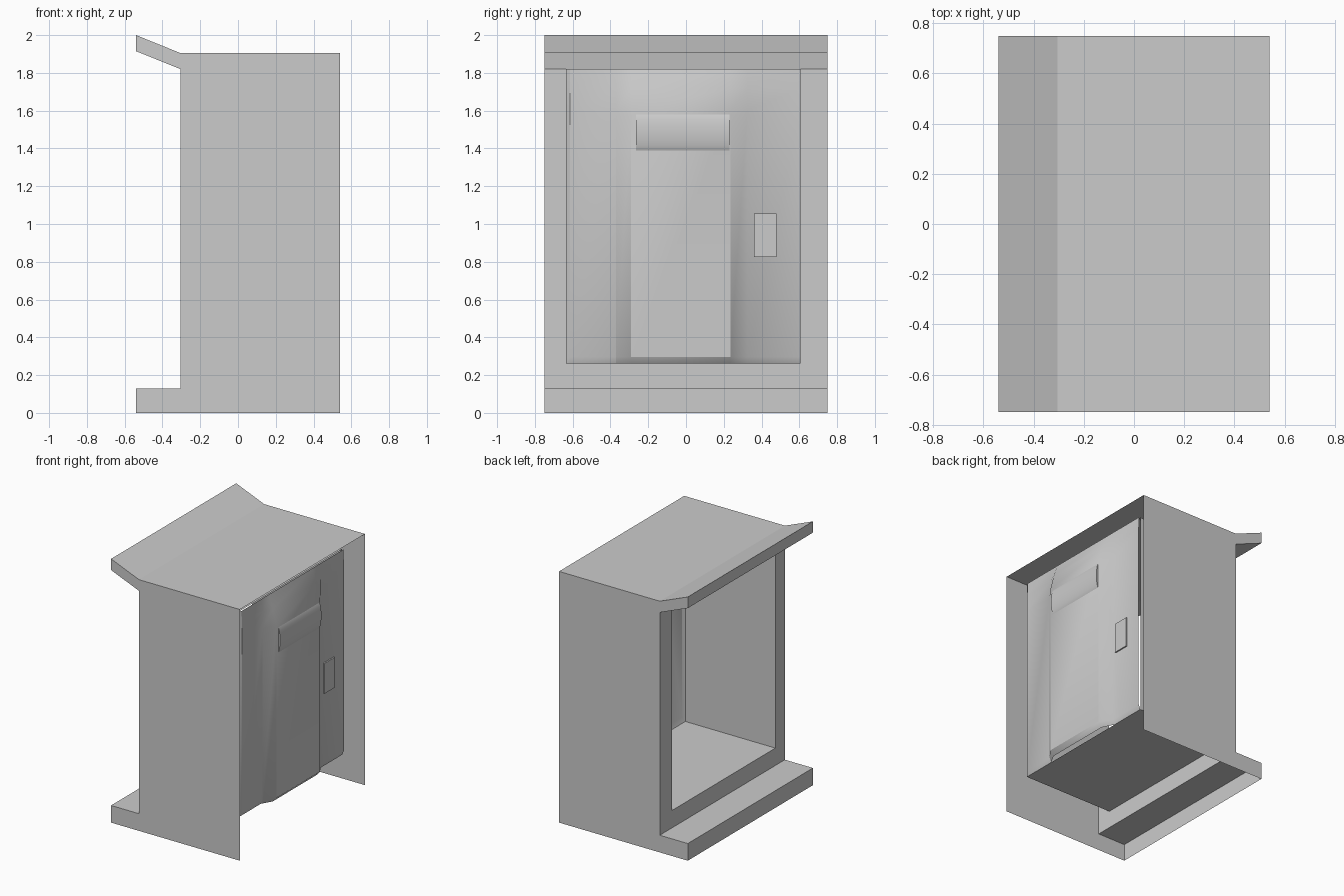
import bpy
import bmesh
import math

cube = bpy.data.objects.get("Cube")
if cube:
    bpy.data.objects.remove(cube, do_unlink=True)

grey = bpy.data.materials.new("plain grey")
grey.use_nodes = True
grey.diffuse_color = (0.6, 0.6, 0.6, 1)
grey.node_tree.nodes["Principled BSDF"].inputs["Base Color"].default_value = (0.6, 0.6, 0.6, 1)

HALF = 0.75                      # half width of the shell along y
BACK, WALL, LIP = 0.54, -0.305, -0.54
Y0, Y1, Z0, Z1 = -0.635, 0.605, 0.262, 1.82   # alcove opening
PLATE = 0.465                    # x of the flat rear panel


def finish(name, bm, smooth=False):
    mesh = bpy.data.meshes.new(name)
    bm.normal_update()
    bm.to_mesh(mesh)
    bm.free()
    mesh.materials.append(grey)
    obj = bpy.data.objects.new(name, mesh)
    bpy.context.collection.objects.link(obj)
    if smooth:
        bpy.ops.object.select_all(action='DESELECT')
        obj.select_set(True)
        bpy.context.view_layer.objects.active = obj
        bpy.ops.object.shade_smooth_by_angle(angle=math.radians(30))
    return obj


def sweep(name, rings, closed=False, smooth=False):
    """Skin a list of equally long point rows."""
    bm = bmesh.new()
    rows = [[bm.verts.new(p) for p in ring] for ring in rings]
    count = len(rows[0])
    for a, b in zip(rows, rows[1:]):
        for i in range(count if closed else count - 1):
            j = (i + 1) % count
            bm.faces.new((a[i], b[i], b[j], a[j]))
    return finish(name, bm, smooth)


# Shell outline in x and z, from the rear foot over the roof to the front foot
outline = [(BACK, 0), (BACK, 1.905), (WALL, 1.905), (LIP, 2.0), (LIP, 1.915),
           (WALL, Z1), (WALL, 0.13), (LIP, 0.13), (LIP, 0)]

# Side walls
for name, y in (("right_side_wall", -HALF), ("left_side_wall", HALF)):
    bm = bmesh.new()
    pts = [bm.verts.new((x, y, z)) for x, z in outline]
    face = bm.faces.new(pts if y > 0 else pts[::-1])
    bmesh.ops.recalc_face_normals(bm, faces=[face])
    if face.normal.y * y < 0:
        face.normal_flip()
    bmesh.ops.triangulate(bm, faces=[face])
    finish(name, bm)

# Roof with flared canopy, and the ledge: sheets open underneath
for name, part in (("roof_canopy", outline[1:6]), ("front_ledge", outline[6:])):
    sweep(name, [[(x, y, z) for x, z in part] for y in (-HALF, HALF)])


# Front frame around the opening
def rectangle(x, y0, y1, z0, z1):
    return [(x, y0, z0), (x, y1, z0), (x, y1, z1), (x, y0, z1)]


opening = rectangle(WALL, Y0, Y1, Z0, Z1)
sweep("front_frame", [rectangle(WALL, -HALF, HALF, 0.13, Z1), opening], closed=True)

# Alcove floor, sides and ceiling
sweep("alcove_lining", [opening, rectangle(PLATE - 0.015, Y0, Y1, Z0, Z1)], closed=True)

# Rear panel with a raised middle that slopes back at the top
RAISE = 0.06
columns = [(Y0, 0, -0.015), (Y0 + 0.02, 0, 0), (-0.37, 0, 0), (-0.29, 1, 0),
           (0.235, 1, 0), (0.325, 0, 0), (Y1, 0, 0)]
levels = [(Z0, 0.75, -0.015), (Z0 + 0.035, 1, 0), (1.6, 1, 0), (1.72, 0.5, 0), (Z1, 0, -0.005)]
sweep("rear_panel", [[(PLATE + RAISE * up * rise + min(edge, low), y, z)
                      for y, up, edge in columns]
                     for z, rise, low in levels], smooth=True)

# Rounded cover across the raised middle
steps = 10
arc = [(PLATE + 0.04 + 0.034 * math.sin(math.pi * i / steps),
        1.485 - 0.118 * math.cos(math.pi * i / steps)) for i in range(steps + 1)]
bm = bmesh.new()
ends = [[bm.verts.new((x, y, z)) for x, z in arc] for y in (-0.265, 0.23)]
for i in range(steps):
    bm.faces.new((ends[0][i], ends[1][i], ends[1][i + 1], ends[0][i + 1]))
bm.faces.new(ends[0])
bm.faces.new(ends[1][::-1])
bmesh.ops.recalc_face_normals(bm, faces=bm.faces)
finish("rounded_cover", bm, smooth=True)

# Latch plate
bm = bmesh.new()
bmesh.ops.create_cube(bm, size=1)
bmesh.ops.scale(bm, vec=(0.02, 0.12, 0.23), verts=bm.verts)
bmesh.ops.translate(bm, vec=(PLATE, 0.42, 0.94), verts=bm.verts)
finish("latch_plate", bm)
